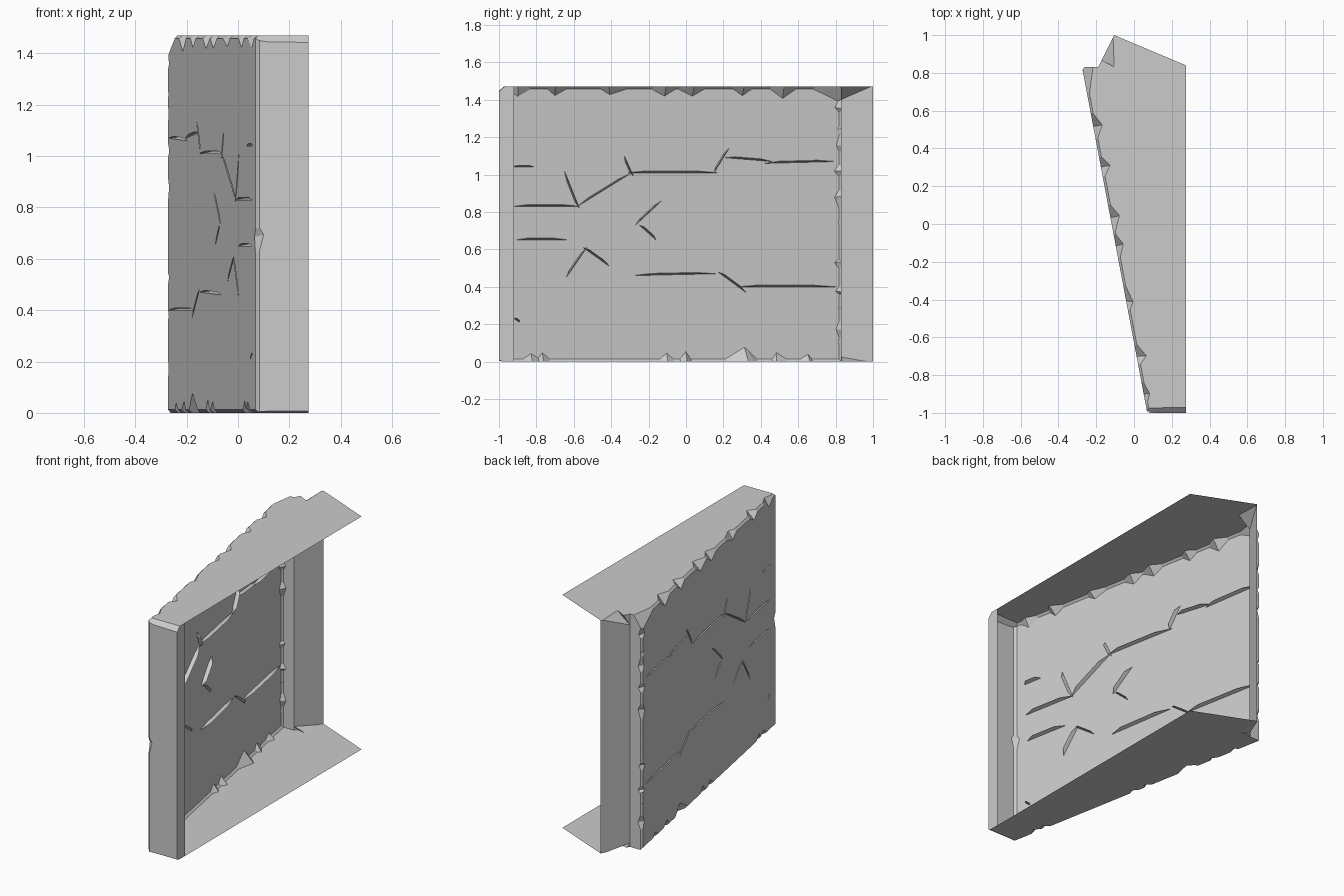
import bpy, bmesh, random
from mathutils import Vector

if "Cube" in bpy.data.objects:
    bpy.data.objects.remove(bpy.data.objects["Cube"])
random.seed(7)
H = 1.47
A, B = Vector((0.07, -1, 0)), Vector((-0.275, 0.83, 0))   # ends of the slanted wall
T = (B - A).normalized()
N = Vector((-T.y, T.x, 0))                               # outward wall normal
if N.x > 0:
    N = -N


def wall(y, z, d=0.0):
    """Point on the slanted wall, pushed out by d."""
    p = A + (B - A) * ((y + 1) / 1.83)
    return Vector((p.x, p.y, z)) + N * d


def hull(bm, pts):
    tmp = bmesh.new()
    for p in pts:
        tmp.verts.new(p)
    res = bmesh.ops.convex_hull(tmp, input=tmp.verts)
    junk = [g for g in res["geom_interior"] if isinstance(g, bmesh.types.BMVert)]
    if junk:
        bmesh.ops.delete(tmp, geom=junk, context='VERTS')
    bmesh.ops.recalc_face_normals(tmp, faces=tmp.faces)
    me = bpy.data.meshes.new("hull")
    tmp.to_mesh(me)
    tmp.free()
    bm.from_mesh(me)
    bpy.data.meshes.remove(me)


def crack(bm, y0, z0, y1, z1, w=0.014, depth=0.025):
    """Long V-shaped groove in the wall, pointed at both ends."""
    dy, dz = y1 - y0, z1 - z0
    l = (dy * dy + dz * dz) ** 0.5
    py, pz = -dz / l, dy / l
    pts = [wall(y0, z0, -.002), wall(y1, z1, -.002), wall(y0, z0, .05), wall(y1, z1, .05)]
    for t in (.2, .75):
        y, z = y0 + dy * t, z0 + dz * t
        pts.append(wall(y + py * w * .5, z + pz * w * .5, -depth))
        for s in (-1, 1):
            pts.append(wall(y + py * w * s, z + pz * w * s, .05))
    hull(bm, pts)


def chip(bm, p, along, inw, down, length, depth, drop):
    """Wedge knocked off an edge: inw and down point along the two faces."""
    k = random.uniform(-.3, .3) * length
    out = -(inw + down) * .08
    hull(bm, [p - along * length / 2 + out, p + along * length / 2 + out,
              p + along * k + inw * depth - down * .02,
              p + along * k * .5 + down * drop - inw * .02,
              p + along * (k + .2 * length) + inw * depth * .6 - down * .02,
              p - along * length / 2, p + along * length / 2])


# Main stone block: prism from the plan outline
bm = bmesh.new()
plan = [(0.07, -1), (0.275, -1), (0.275, -0.92), (0.275, 0.84),
        (-0.105, 1), (-0.19, 0.83), (-0.275, 0.83)]
face = bm.faces.new([bm.verts.new((x, y, 0)) for x, y in plan])
ext = bmesh.ops.extrude_face_region(bm, geom=[face])
bmesh.ops.translate(bm, vec=(0, 0, H), verts=[v for v in ext["geom"] if isinstance(v, bmesh.types.BMVert)])
bmesh.ops.recalc_face_normals(bm, faces=bm.faces)


def near(e, i, j):
    a, b = [v.co.xy for v in e.verts]
    p, q = Vector(plan[i]), Vector(plan[j])
    return ((a - p).length < 1e-4 and (b - q).length < 1e-4) or ((a - q).length < 1e-4 and (b - p).length < 1e-4)


worn = [e for e in bm.edges if near(e, 6, 0) or near(e, 0, 0) or near(e, 6, 6)]
bmesh.ops.bevel(bm, geom=worn, offset=0.013, segments=1, affect='EDGES')
me = bpy.data.meshes.new("stone_wall_panel")
bm.to_mesh(me)
bm.free()
block = bpy.data.objects.new("stone_wall_panel", me)
bpy.context.collection.objects.link(block)

# Cutters: cracks in the wall face
cb = bmesh.new()
for c in [(-.92, .83, -.57, .83), (-.57, .82, -.65, 1.02), (-.58, .83, -.29, 1.01),
          (-.31, 1.01, .17, 1.01), (-.28, .99, -.33, 1.1), (.15, 1.01, .23, 1.14),
          (.21, 1.09, .46, 1.07), (.42, 1.06, .8, 1.07), (-.91, .65, -.63, .65),
          (-.64, .45, -.53, .61), (-.55, .61, -.41, .51), (-.28, .46, .16, .47),
          (.17, .48, .32, .37), (.28, .4, .8, .4), (-.27, .73, -.13, .86),
          (-.25, .73, -.16, .65), (-.93, 1.04, -.81, 1.04), (-.92, .23, -.89, .21)]:
    crack(cb, *c)

# Cutters: chips along top, bottom and both upright edges
up = Vector((0, 0, 1))
for z, down, n in ((H, -up, 15), (0, up, 12)):
    for i in range(n):
        y = -.92 + 1.7 * (i + random.random() * .8) / n
        big = random.random() < .35
        chip(cb, wall(y, z), T, -N, down, random.uniform(.08, .22),
             random.uniform(.04, .08) if big else .025, random.uniform(.06, .11) if big else .03)
for i in range(13):
    z = .06 + 1.36 * (i + random.random() * .7) / 13
    chip(cb, wall(.83, z), up, Vector((1, 0, 0)), -T, random.uniform(.07, .16),
         random.uniform(.02, .05), random.uniform(.03, .07))
for z, d in ((.2, .025), (.66, .05), (1.27, .025)):
    chip(cb, wall(-1, z), up, Vector((1, 0, 0)), T, .16, d, d)

# Cutters: worn corners at the ends of the wall
for z, s in ((H, -1), (0, 1)):
    k = 1 if z else .35
    chip(cb, wall(.8, z), T, -N, up * s, .3, .08 * k, .11 * k)
    hull(cb, [(.0, -1.05, z + s * .03 * k), (.3, -1.05, z + s * .075 * k), (.0, -.97, z - s * .005),
              (.3, -.965, z - s * .005), (.0, -1.05, z - s * .1), (.3, -1.05, z - s * .1)])
    hull(cb, [(-.105, 1.002, z - s * .005), (-.1, .832, z - s * .004), (-.21, .832, z + s * .085 * k),
              (-.3, 1.1, z + s * .02), (-.2, .95, z - s * .1)])
cm = bpy.data.meshes.new("chip_cutter")
cb.to_mesh(cm)
cb.free()
cutter = bpy.data.objects.new("chip_cutter", cm)
bpy.context.collection.objects.link(cutter)
cutter.hide_render = True

# Carve the block
mod = block.modifiers.new("carve", 'BOOLEAN')
mod.operation, mod.solver, mod.object, mod.use_self = 'DIFFERENCE', 'EXACT', cutter, True
bpy.context.view_layer.objects.active = block
block.select_set(True)
bpy.ops.object.modifier_apply(modifier=mod.name)
bpy.data.objects.remove(cutter)

# Open the hollow side and the gap at the back
bm = bmesh.new()
bm.from_mesh(block.data)
gone = []
for f in bm.faces:
    c = f.calc_center_median()
    side = f.normal.x > .95 and c.x > .27 and c.y > -.9
    back = f.normal.y > .8 and f.normal.x > .3 and c.y > .85
    if side or back:
        gone.append(f)
bmesh.ops.delete(bm, geom=gone, context='FACES')
bm.to_mesh(block.data)
bm.free()
